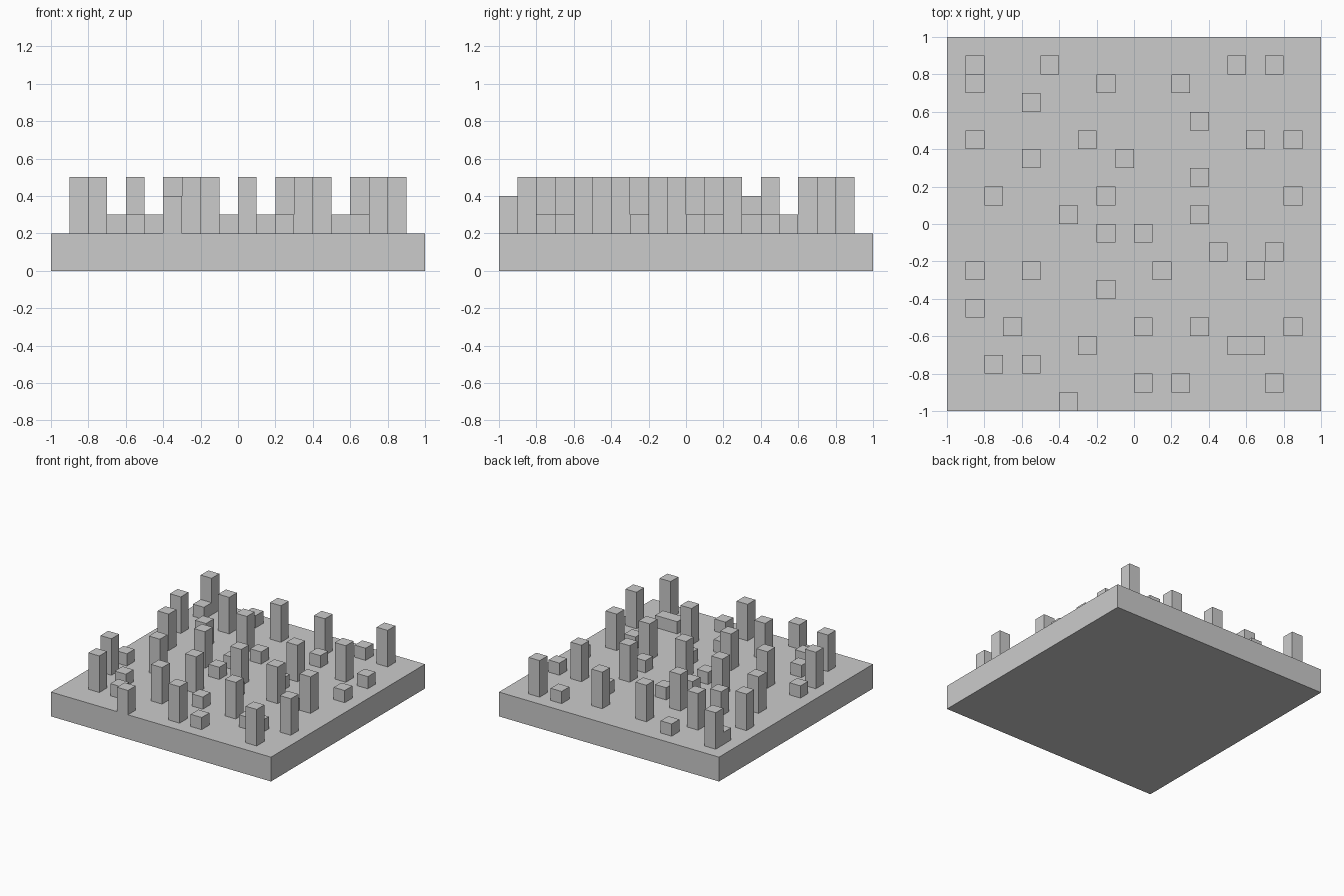
import bpy

if "Cube" in bpy.data.objects:
    bpy.data.objects.remove(bpy.data.objects["Cube"])


def box(name, x0, x1, y0, y1, z0, z1):
    """Axis-aligned flat-shaded box from its limits."""
    bpy.ops.mesh.primitive_cube_add(
        size=1, location=((x0 + x1) / 2, (y0 + y1) / 2, (z0 + z1) / 2))
    ob = bpy.context.object
    ob.name = name
    ob.scale = (x1 - x0, y1 - y0, z1 - z0)
    bpy.ops.object.transform_apply(location=False, rotation=False, scale=True)
    return ob


# Base slab
BASE = 0.2
box("base_plate", -1, 1, -1, 1, 0, BASE)

# Studs on a 0.1 grid: (column, row) of the lower-left corner, in tenths
tall = [(-9, 8), (7, 8), (-2, 7), (2, 7), (-6, 6), (-9, 4), (-3, 4), (6, 4),
        (3, 2), (-8, 1), (-4, 0), (0, -1), (4, -2), (7, -2), (-6, -3),
        (-2, -4), (-9, -5), (3, -6), (8, -6), (-3, -7), (-8, -8),
        (0, -9), (7, -9)]
medium = [(-6, 3), (-4, -10)]
short = [(-5, 8), (5, 8), (-9, 7), (3, 5), (8, 4), (-1, 3), (-2, 1), (8, 1),
         (3, 0), (-2, -1), (-9, -3), (1, -3), (6, -3), (-7, -6), (0, -6),
         (-6, -8), (2, -9)]

for label, height, cells in (("tall_block", 0.3, tall),
                             ("medium_block", 0.2, medium),
                             ("short_block", 0.1, short)):
    for cx, cy in cells:
        x, y = cx / 10, cy / 10
        box(label, x, x + 0.1, y, y + 0.1, BASE, BASE + height)

# Double-width low block
box("wide_block", 0.5, 0.7, -0.7, -0.6, BASE, BASE + 0.1)
